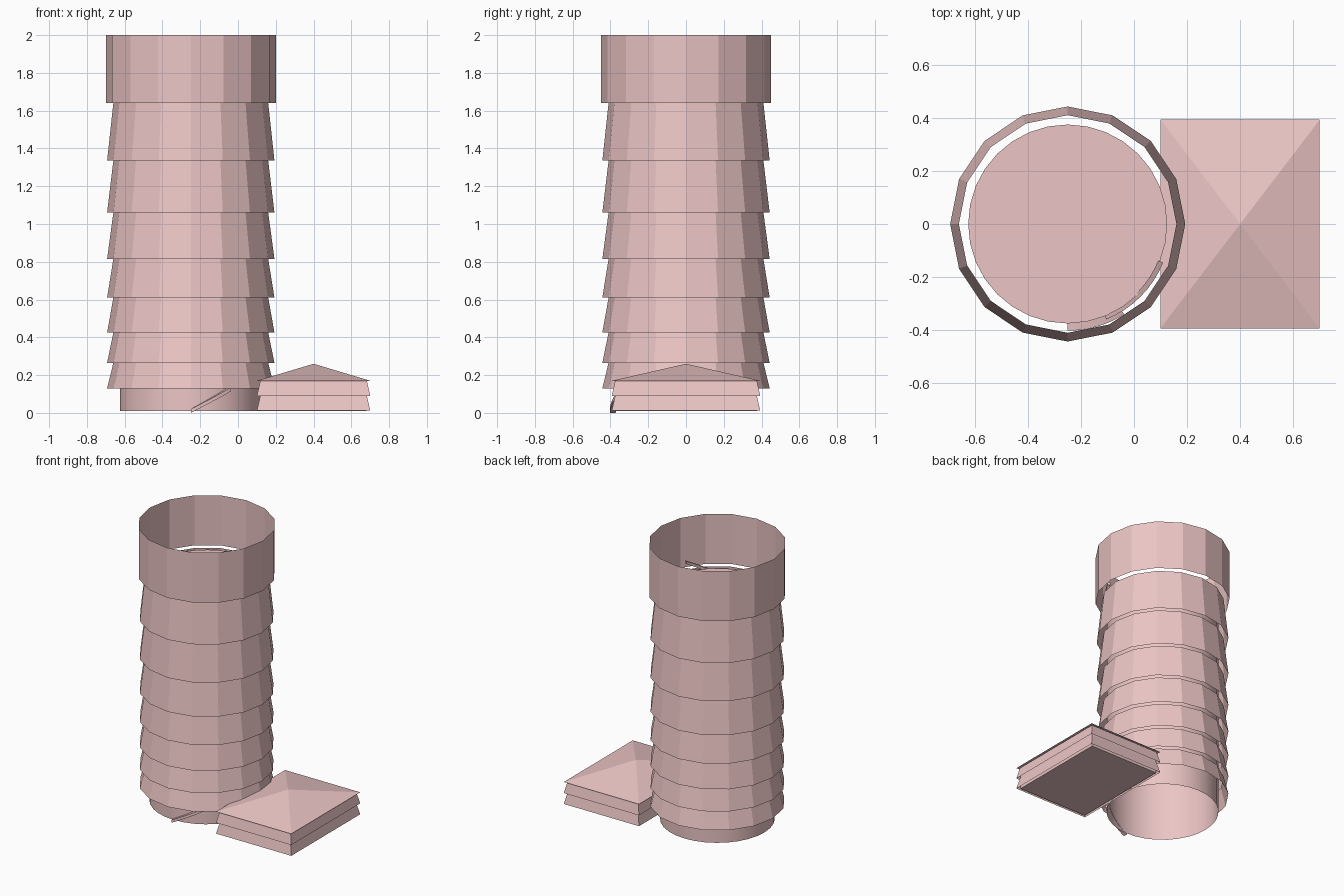
import bpy, bmesh, math

if "Cube" in bpy.data.objects:
    bpy.data.objects.remove(bpy.data.objects["Cube"])

PINK = bpy.data.materials.new("pink")
PINK.diffuse_color = (0.84, 0.56, 0.56, 1)
PINK.use_nodes = True
PINK.node_tree.nodes["Principled BSDF"].inputs["Base Color"].default_value = PINK.diffuse_color
TX = -0.25  # tower centre


def ring(n, r, z):
    return [(TX + r * math.cos(2 * math.pi * i / n), r * math.sin(2 * math.pi * i / n), z) for i in range(n)]


def rect(inset, z):
    x, y = 0.30 - inset, 0.393 - inset
    return [(0.40 + sx * x, sy * y, z) for sx, sy in ((1, -1), (1, 1), (-1, 1), (-1, -1))]


def loft(name, loops, closed=True, cap_start=False, cap_end=False):
    """Skin a list of equal-length vertex loops."""
    bm = bmesh.new()
    rows = [[bm.verts.new(p) for p in loop] for loop in loops]
    n = len(rows[0])
    for a, b in zip(rows, rows[1:]):
        for i in range(n if closed else n - 1):
            j = (i + 1) % n
            bm.faces.new((a[i], a[j], b[j], b[i]))
    if cap_start:
        bm.faces.new(rows[0][::-1])
    if cap_end:
        bm.faces.new(rows[-1])
    me = bpy.data.meshes.new(name)
    bm.to_mesh(me)
    bm.free()
    me.materials.append(PINK)
    ob = bpy.data.objects.new(name, me)
    bpy.context.collection.objects.link(ob)
    return ob


def smooth(ob):
    bpy.ops.object.select_all(action='DESELECT')
    ob.select_set(True)
    bpy.context.view_layer.objects.active = ob
    bpy.ops.object.shade_smooth_by_angle(angle=math.radians(35))


# inner core: open below, capped on top
smooth(loft("tower_core", [ring(32, 0.375, 0.01), ring(32, 0.375, 1.64)], cap_end=True))

# flared, overlapping skirts, growing taller towards the top
levels = [0.13, 0.265, 0.425, 0.61, 0.815, 1.06, 1.335, 1.64]
for k, (lo, hi) in enumerate(zip(levels, levels[1:])):
    loft(f"tower_skirt_{k + 1}", [ring(16, 0.443, lo), ring(16, 0.41, hi)])

# open crown
loft("tower_crown", [ring(16, 0.45, 1.64), ring(16, 0.45, 2.0)])


# rising rail: visible at the foot and above the core's top
def rail(name, a0, a1, z0, z1, r_in, r_out, steps=8):
    loops = []
    for i in range(steps + 1):
        t = i / steps
        a, z = math.radians(a0 + (a1 - a0) * t), z0 + (z1 - z0) * t
        loops.append([(TX + r * math.cos(a), r * math.sin(a), z + h)
                      for r, h in ((r_in, 0), (r_out, 0), (r_out, 0.02), (r_in, 0.02))])
    loft(name, loops, cap_start=True, cap_end=True)


rail("rail_foot", -90, -58, 0.0, 0.115, 0.372, 0.402)
rail("rail_top", -68, -22, 1.54, 1.70, 0.368, 0.388)

# annex: two flared wall bands, floor and pyramid roof
loft("annex_wall_lower", [rect(0, 0.012), rect(0.018, 0.09)])
loft("annex_wall_upper", [rect(0, 0.09), rect(0.018, 0.17)])
loft("annex_core", [rect(0.02, 0.01), rect(0.02, 0.165)], cap_start=True)
roof = loft("annex_roof", [rect(0, 0.17), [(0.40, 0, 0.26)] * 4])
bm = bmesh.new()
bm.from_mesh(roof.data)
bmesh.ops.remove_doubles(bm, verts=bm.verts[:], dist=0.001)
bm.to_mesh(roof.data)
bm.free()
